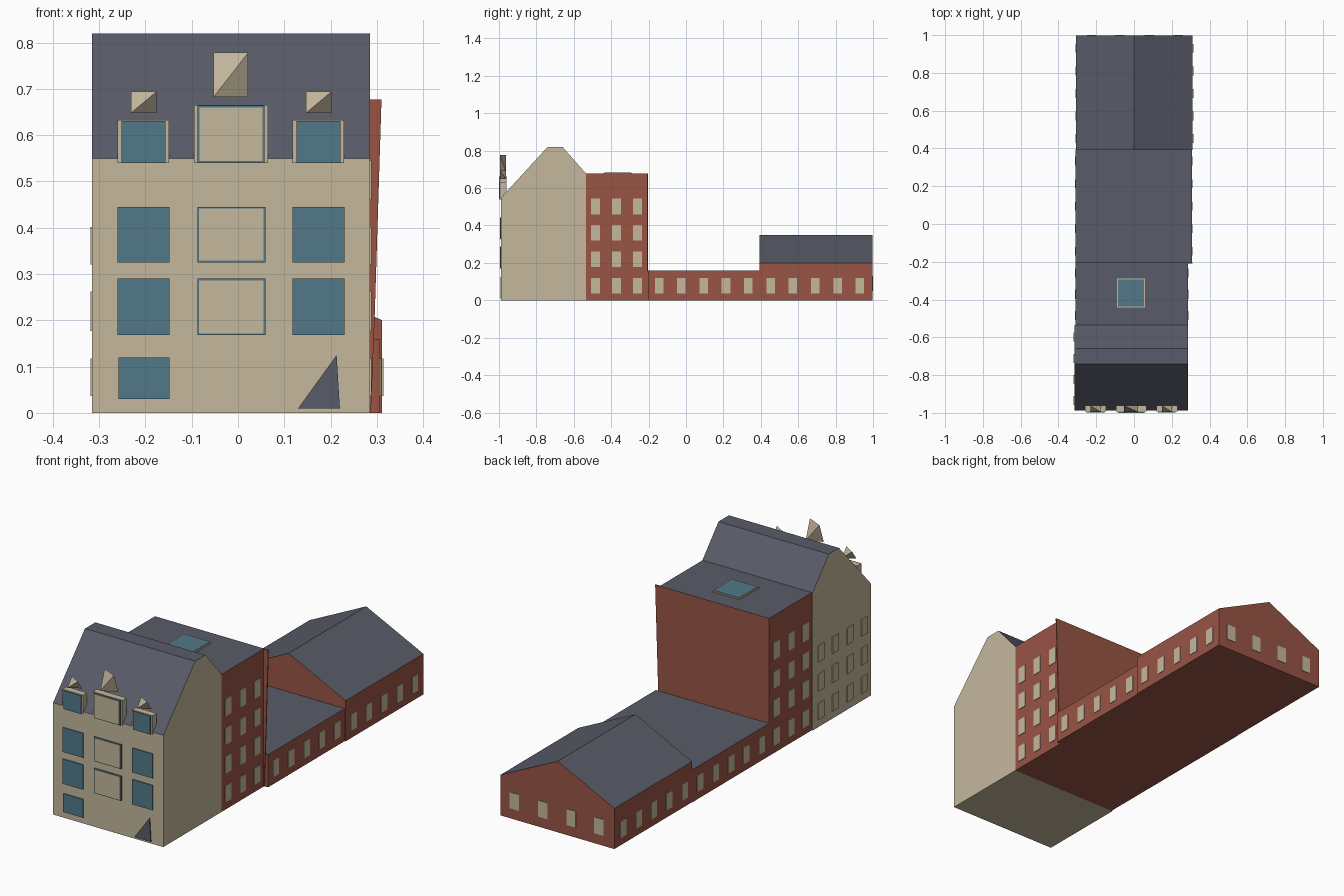
import bpy, bmesh
from mathutils import Vector

if "Cube" in bpy.data.objects:
    bpy.data.objects.remove(bpy.data.objects["Cube"])


def material(name, rgb):
    m = bpy.data.materials.new(name)
    m.diffuse_color = (*rgb, 1)
    m.use_nodes = True
    m.node_tree.nodes["Principled BSDF"].inputs["Base Color"].default_value = m.diffuse_color
    return m


CREAM = material("cream_stone", (0.56, 0.48, 0.34))
BRICK = material("red_brick", (0.32, 0.09, 0.06))
SLATE = material("slate_grey", (0.098, 0.107, 0.138))
TEAL = material("teal_glass", (0.085, 0.19, 0.25))


def finish(name, bm, mats, up_limit=0.1):
    """Make the object; faces that look upward take the second material."""
    bmesh.ops.recalc_face_normals(bm, faces=bm.faces[:])
    bm.normal_update()
    if len(mats) > 1:
        for f in bm.faces:
            f.material_index = 1 if f.normal.z > up_limit else 0
    me = bpy.data.meshes.new(name)
    bm.to_mesh(me)
    bm.free()
    for m in mats:
        me.materials.append(m)
    ob = bpy.data.objects.new(name, me)
    bpy.context.collection.objects.link(ob)
    return ob


def prism(name, profile, axis, lo, hi, *mats):
    """Extrude a (horizontal, z) profile along the x or y axis."""
    bm = bmesh.new()
    place = (lambda d, h, z: (d, h, z)) if axis == "x" else (lambda d, h, z: (h, d, z))
    rings = [[bm.verts.new(place(d, h, z)) for h, z in profile] for d in (lo, hi)]
    bm.faces.new(rings[0])
    bm.faces.new(rings[1][::-1])
    n = len(profile)
    for i in range(n):
        j = (i + 1) % n
        bm.faces.new((rings[0][i], rings[0][j], rings[1][j], rings[1][i]))
    return finish(name, bm, mats)


def box(name, x0, x1, y0, y1, z0, z1, *mats):
    return prism(name, [(x0, z0), (x1, z0), (x1, z1), (x0, z1)], "y", y0, y1, *mats)


# Front house with its steep, flat-ridged roof
prism("front_house", [(-0.988, 0), (-0.535, 0), (-0.535, 0.678), (-0.66, 0.82),
                      (-0.74, 0.82), (-0.988, 0.55)], "x", -0.315, 0.285, CREAM, SLATE)

# Brick middle block and its slightly leaning back wall
box("middle_block", -0.31, 0.285, -0.535, -0.208, 0, 0.677, BRICK, SLATE)
prism("middle_back_wall", [(-0.31, 0), (0.287, 0), (0.295, 0.2), (0.31, 0.677),
                           (-0.31, 0.677)], "y", -0.208, -0.203, BRICK, SLATE)

# Low flat-roofed wing
box("low_wing", -0.31, 0.306, -0.203, 0.395, 0, 0.16, BRICK, SLATE)

# Gabled rear house
prism("rear_house", [(-0.308, 0), (0.311, 0), (0.311, 0.2), (0, 0.35), (-0.308, 0.2)],
      "y", 0.393, 0.997, BRICK, SLATE)

# Skylight on the middle block
box("skylight_frame", -0.09, 0.058, -0.442, -0.288, 0.675, 0.681, CREAM)
box("skylight_glass", -0.084, 0.052, -0.436, -0.294, 0.679, 0.683, TEAL)

# Side windows on the brick parts
T = 0.003
middle_cols = (-0.484, -0.372, -0.259)
floors = ((0.037, 0.118), (0.177, 0.262), (0.32, 0.402), (0.46, 0.545))
for side, mid_x, wing_x, rear_x in ((1, 0.285, 0.306, 0.311), (-1, -0.31, -0.31, -0.308)):
    tag = "right" if side > 0 else "left"
    for y in middle_cols:
        for z0, z1 in floors:
            box(f"middle_window_{tag}", mid_x - T, mid_x + T, y - 0.024, y + 0.024, z0, z1, CREAM)
    for i in range(10):
        y = -0.144 + i * 0.1193
        x = wing_x if y < 0.39 else rear_x
        box(f"wing_window_{tag}", x - T, x + T, y - 0.023, y + 0.023, 0.037, 0.118, CREAM)

# Left side windows of the front house
for i in range(4):
    y = -0.935 + i * 0.112
    for z0, z1 in floors[:3]:
        box("house_window_left", -0.319, -0.314, y - 0.024, y + 0.024, z0, z1, CREAM)

# Windows in the rear gable wall
for x in (0.235, 0.08, -0.075, -0.225):
    box("rear_window", x - 0.025, x + 0.025, 0.994, 1.0, 0.05, 0.13, CREAM)

# Facade windows: plain teal at the sides, framed cream panels in the centre
F0, F1 = -0.993, -0.986
for z0, z1 in ((0.325, 0.445), (0.168, 0.29)):
    for x0, x1 in ((-0.26, -0.148), (0.118, 0.23)):
        box("facade_window", x0, x1, F0, F1, z0, z1, TEAL)
    box("centre_panel_frame", -0.088, 0.059, F0, F1, z0, z1, TEAL)
    box("centre_panel", -0.084, 0.055, F0 - 0.002, F1, z0 + 0.004, z1 - 0.004, CREAM)
box("ground_window", -0.258, -0.148, F0, F1, 0.03, 0.12, TEAL)

# Slanted entrance door
prism("door", [(0.13, 0.01), (0.22, 0.01), (0.213, 0.125)], "y", F0, F1, SLATE)


def finial(x0, x1, z0, z1):
    """Four-sided stone ornament with its front edge on the diagonal."""
    bm = bmesh.new()
    pts = ((x0, -0.995, z0), (x0, -0.962, z1), (x1, -0.995, z1), (x1, -0.962, z0))
    v = [bm.verts.new(Vector(p)) for p in pts]
    for tri in ((0, 1, 2), (0, 2, 3), (0, 3, 1), (1, 3, 2)):
        bm.faces.new([v[i] for i in tri])
    finish("dormer_finial", bm, [CREAM])


# Dormers with glass fronts and finials
for x0 in (-0.26, 0.118):
    box("dormer", x0, x0 + 0.111, -0.992, -0.96, 0.54, 0.633, CREAM)
    box("dormer_glass", x0 + 0.008, x0 + 0.103, -0.998, -0.991, 0.54, 0.63, TEAL)
    finial(x0 + 0.029, x0 + 0.084, 0.648, 0.694)
box("centre_dormer", -0.095, 0.065, -0.992, -0.96, 0.54, 0.665, CREAM)
box("centre_dormer_frame", -0.087, 0.057, -0.997, -0.991, 0.54, 0.664, TEAL)
box("centre_dormer_panel", -0.083, 0.053, -1.0, -0.991, 0.544, 0.66, CREAM)
finial(-0.053, 0.022, 0.682, 0.778)
